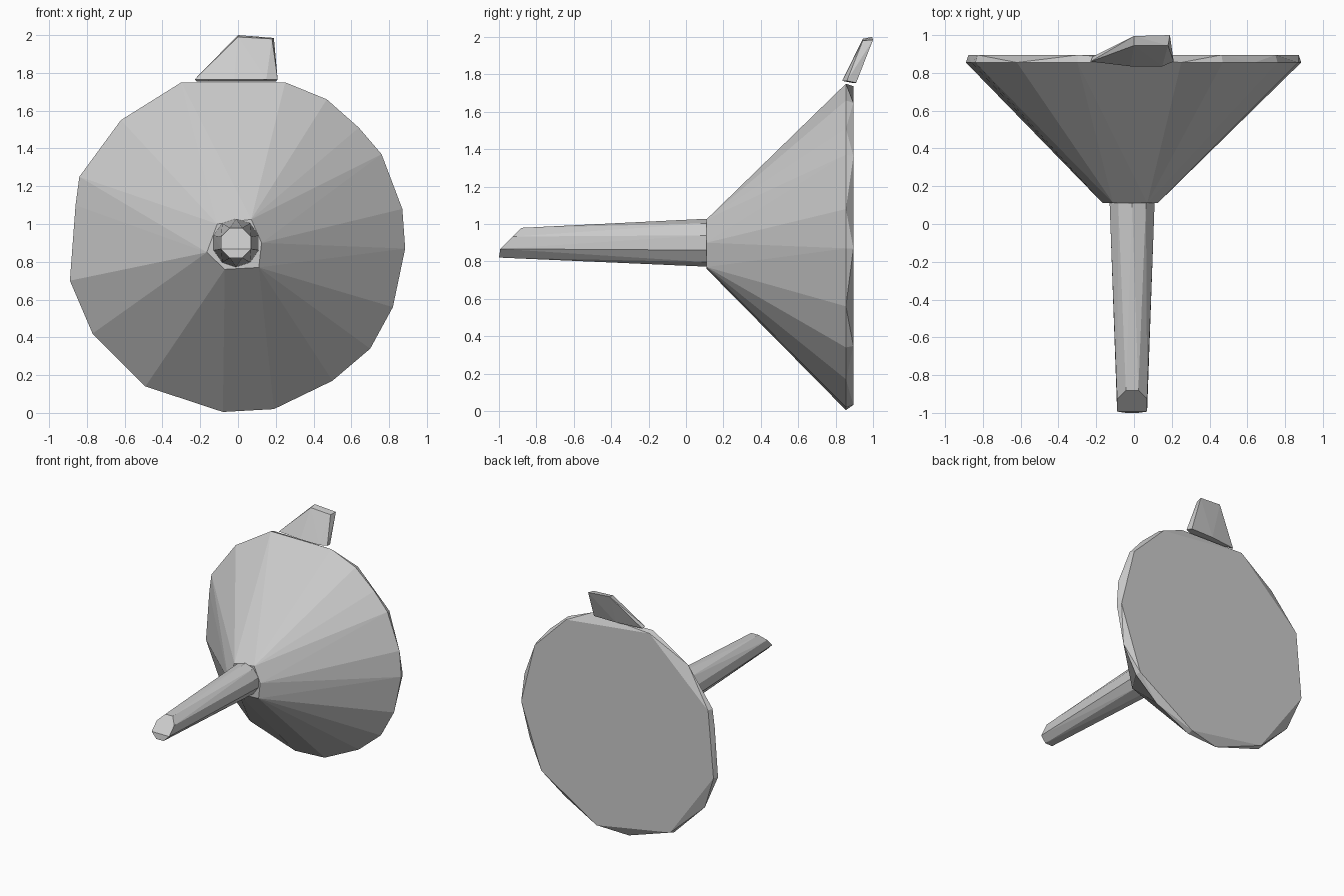
import bpy, bmesh
from math import cos, sin, pi

if "Cube" in bpy.data.objects:
    bpy.data.objects.remove(bpy.data.objects["Cube"])


def hull(name, points):
    """Flat-shaded closed solid wrapped around a few profile points."""
    bm = bmesh.new()
    for p in points:
        bm.verts.new(p)
    res = bmesh.ops.convex_hull(bm, input=bm.verts[:])
    loose = [v for v in bm.verts if not v.link_faces]
    bmesh.ops.delete(bm, geom=loose, context='VERTS')
    bmesh.ops.dissolve_limit(bm, angle_limit=0.01, verts=bm.verts[:], edges=bm.edges[:])
    bmesh.ops.recalc_face_normals(bm, faces=bm.faces[:])
    mesh = bpy.data.meshes.new(name)
    bm.to_mesh(mesh)
    bm.free()
    obj = bpy.data.objects.new(name, mesh)
    bpy.context.collection.objects.link(obj)
    return obj


# Funnel bowl: irregular rim (x, z) narrowing to a six-sided throat
rim = [(-.30, 1.75), (.25, 1.75), (.47, 1.66), (.64, 1.51), (.76, 1.37),
       (.87, 1.08), (.885, .87), (.82, .56), (.70, .34), (.50, .17),
       (.19, .02), (-.08, .005), (-.49, .14), (-.77, .42), (-.89, .70),
       (-.86, 1.10), (-.84, 1.25), (-.62, 1.55)]
throat = [(-.11, 1.0), (.07, 1.025), (.125, .90), (.11, .77), (-.07, .76), (-.165, .85)]
back = [(x * .985, .88 + (z - .88) * .985) for x, z in rim[::2]]
hull("funnel_bowl",
     [(x, .855, z) for x, z in rim]
     + [(x, .11, z) for x, z in throat]
     + [(x, .895, z) for x, z in back])

# Spout: tapered tube with a slanted tip
spout = []
for i in range(10):
    a = 2 * pi * (i + .5) / 10
    spout.append((-.01 + .125 * cos(a), .11, .90 + .128 * sin(a)))
for i in range(8):
    a = 2 * pi * (i + .5) / 8
    z = .90 + .086 * sin(a)
    spout.append((-.01 + .086 * cos(a), -1 + max(0, z - .86), z))
hull("spout", spout)

# Hanging tab: slanted plate on top of the rim
hull("hanging_tab", [
    (-.23, .86, 1.765), (-.02, .835, 1.765), (.15, .835, 1.765), (.21, .86, 1.765),
    (-.22, .885, 1.755), (.20, .91, 1.755), (0, .91, 1.755),
    (0, .945, 1.99), (.18, .945, 1.98), (0, .995, 2.0), (.19, 1.0, 1.985)])
